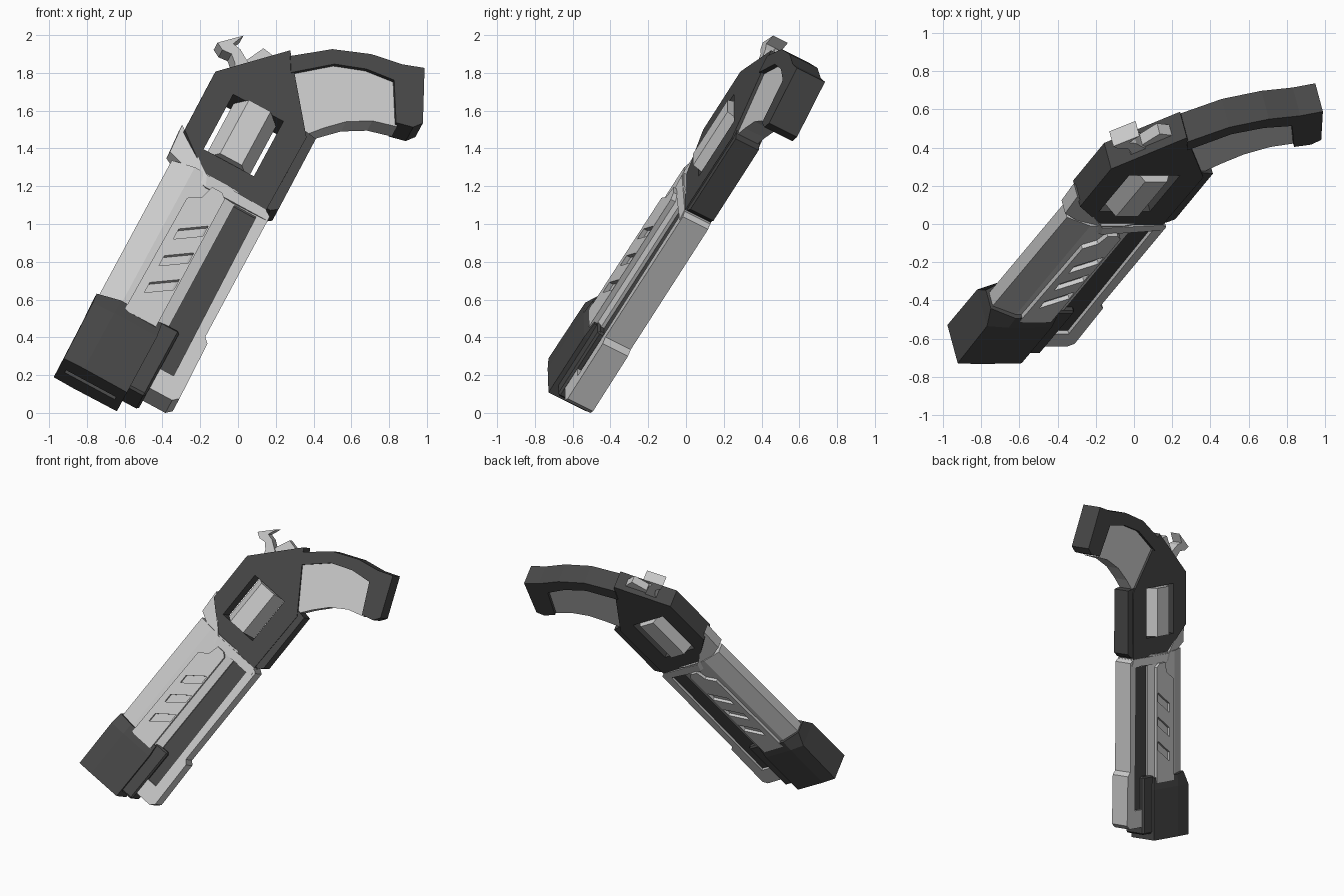
import bpy, bmesh
from mathutils import Matrix, Vector

if "Cube" in bpy.data.objects:
    bpy.data.objects.remove(bpy.data.objects["Cube"])

# Local frame: x = muzzle to rear, y = gun up, z = sideways (symmetric about 0)
AXIS = Vector((.413, .493, .765)).normalized()
UP = Vector((-.88, 0, .475))
UP = (UP - UP.dot(AXIS) * AXIS).normalized()
SIDE = AXIS.cross(UP)
POSE = Matrix((AXIS, UP, SIDE)).transposed().to_4x4()

dark = bpy.data.materials.new("dark_metal")
dark.diffuse_color = (.065, .065, .065, 1)
dark.use_nodes = True
dark.node_tree.nodes["Principled BSDF"].inputs["Base Color"].default_value = dark.diffuse_color
parts, cutters = [], []


def add(name, bm, mat=None, group=parts):
    bmesh.ops.recalc_face_normals(bm, faces=bm.faces)
    me = bpy.data.meshes.new(name)
    bm.to_mesh(me)
    bm.free()
    ob = bpy.data.objects.new(name, me)
    bpy.context.collection.objects.link(ob)
    if mat:
        me.materials.append(mat)
    group.append(ob)
    return ob


def loft(name, rings, mat=None, group=parts):
    """Skin a row of equal-sized point rings and cap both ends."""
    bm = bmesh.new()
    vs = [[bm.verts.new(p) for p in r] for r in rings]
    n = len(vs[0])
    for a, b in zip(vs, vs[1:]):
        for i in range(n):
            j = (i + 1) % n
            bm.faces.new((a[i], a[j], b[j], b[i]))
    bm.faces.new(vs[0])
    bm.faces.new(vs[-1])
    return add(name, bm, mat, group)


def prism(name, pts, half, mat=None, chamfer=0, group=parts):
    """Side profile extruded symmetrically sideways."""
    ob = loft(name, [[(x, y, s) for x, y in pts] for s in (-half, half)], mat, group)
    if chamfer:
        m = ob.modifiers.new("chamfer", 'BEVEL')
        m.width, m.segments = chamfer, 1
    return ob


def mirror_ring(x, half):
    """Cross-section from one side's (height, side) points."""
    return [(x, h, s) for h, s in half] + [(x, h, -s) for h, s in reversed(half)]


def rect(x0, x1, y0, y1):
    return [(x0, y0), (x1, y0), (x1, y1), (x0, y1)]


def cut(ob, name, pts, half):
    c = prism(name, pts, half, group=cutters)
    c.hide_render = True
    c.display_type = 'WIRE'
    m = ob.modifiers.new("cut", 'BOOLEAN')
    m.object, m.solver = c, 'EXACT'


# Muzzle block: square at the front, chamfered on top at the rear
muzzle = loft("muzzle_block", [
    mirror_ring(-.515, [(.57, .115), (.83, .12), (.95, .115)]),
    mirror_ring(-.13, [(.57, .115), (.83, .12), (.955, .11)]),
    mirror_ring(-.04, [(.58, .105), (.83, .115), (.96, .055)])], dark)
cut(muzzle, "muzzle_slot_cutter", rect(-.6, -.46, .61, .91), .015)
prism("muzzle_lower_block", rect(-.465, -.02, .475, .60), .09, dark, .012)

# Barrel housing with faceted top
barrel_half = [(.54, .075), (.62, .092), (.82, .092), (.945, .04)]
loft("barrel_housing", [mirror_ring(x, barrel_half) for x in (-.10, .90)])

# Raised side panel with three slanted vents
panel = prism("vent_panel", [(-.08, .60), (.80, .60), (.83, .63), (.83, .69),
                             (.75, .71), (.70, .78), (-.08, .79)], .116)
for i in range(3):
    x = .07 + i * .185
    cut(panel, "vent_cutter", [(x, .74), (x + .10, .61), (x + .17, .61), (x + .07, .74)], .2)

# Collar between barrel and receiver, narrowing to a pointed crest
loft("barrel_collar", [[(x0, h0, s), (x1, h1, s), (x1, h1, -s), (x0, h0, -s)]
                       for x0, h0, x1, h1, s in ((.83, .36, .885, .38, .08),
                                                 (.82, .72, .89, .745, .1),
                                                 (.94, .975, 1.12, .986, .04))])

# Fore grip: light frame around a dark core
prism("foregrip_core", rect(-.3, .85, .37, .60), .057, dark)
prism("foregrip_frame", [(.88, .375), (.86, .347), (.03, .345), (0, .318), (-.375, .31),
                         (-.405, .34), (-.405, .48), (-.27, .48), (-.27, .395),
                         (.82, .41), (.82, .60), (.88, .60)], .077)

# Receiver with a window for the cylinder
receiver = prism("receiver", [(.885, .38), (.885, .745), (1.08, .962), (1.48, .965),
                              (1.81, .67), (1.39, .375)], .078, dark)
cut(receiver, "window_cutter", rect(1.03, 1.41, .523, .825), .3)
prism("receiver_lower_guard", [(.90, .36), (.93, .325), (1.415, .328), (1.43, .42), (.90, .42)],
      .07, dark)

# Six-sided cylinder
hexagon = [(.80, 0), (.737, .113), (.607, .113), (.545, 0), (.607, -.113), (.737, -.113)]
loft("cylinder", [[(x, h, s) for h, s in hexagon] for x in (1.035, 1.405)])

# Handle: light grip, dark spine and dark butt
prism("grip", [(1.70, .62), (1.88, .43), (1.94, .27), (1.96, .10), (1.72, -.02),
               (1.68, .11), (1.60, .23), (1.50, .32), (1.38, .41)], .06)
prism("handle_spine", [(1.776, .655), (1.934, .477), (2.02, .283), (2.055, .113), (2.10, 0),
                       (1.80, -.131), (1.75, -.096), (1.725, -.005), (1.947, .111),
                       (1.926, .269), (1.86, .43), (1.69, .61)], .085, dark)

# Hammer and rear sight block
prism("hammer", [(1.772, .925), (1.66, 1.028), (1.635, .987), (1.64, .935), (1.60, .895),
                 (1.54, .87), (1.62, .80), (1.664, .868), (1.69, .905), (1.70, .952)], .045)
prism("hammer_base", [(1.655, .85), (1.77, .80), (1.75, .70), (1.60, .80)], .032)

# Pose the model: tilted, on the ground and centred
world = Matrix.Translation((.10, -.374, .187)) @ POSE
pts = [world @ v.co for o in parts for v in o.data.vertices]
world = Matrix.Translation((0, 0, -min(p.z for p in pts))) @ world
for o in parts + cutters:
    o.matrix_world = world
